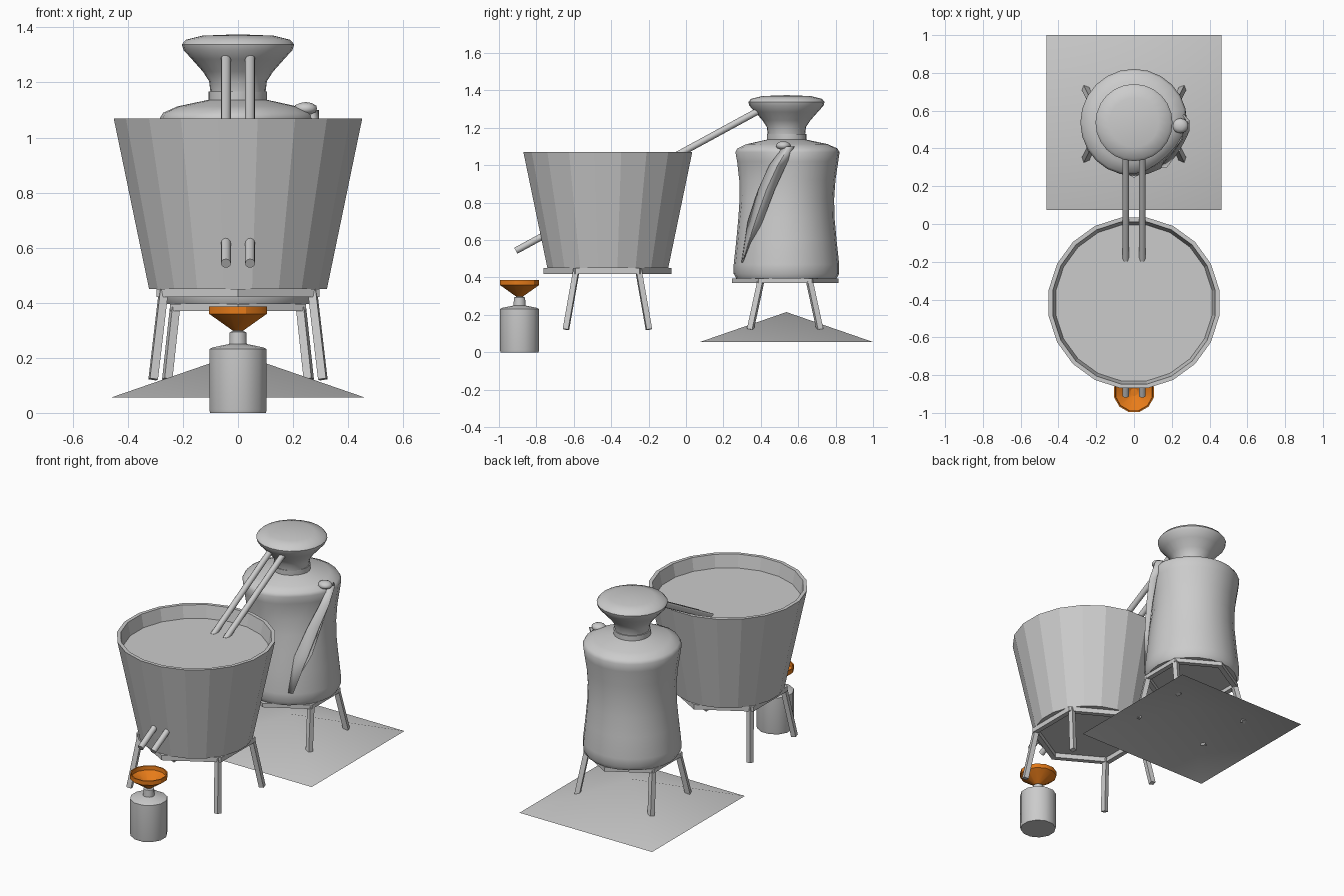
import bpy, bmesh, math
from mathutils import Vector

if "Cube" in bpy.data.objects:
    bpy.data.objects.remove(bpy.data.objects["Cube"])


def material(name, rgb):
    m = bpy.data.materials.new(name)
    m.diffuse_color = (*rgb, 1)
    m.use_nodes = True
    m.node_tree.nodes["Principled BSDF"].inputs["Base Color"].default_value = m.diffuse_color
    return m


GREY = material("grey", (0.6, 0.6, 0.6))
ORANGE = material("orange", (0.8, 0.2, 0.01))


def finish(name, bm, mat=GREY, smooth=None):
    bmesh.ops.remove_doubles(bm, verts=bm.verts, dist=1e-5)
    bmesh.ops.recalc_face_normals(bm, faces=bm.faces)
    me = bpy.data.meshes.new(name)
    bm.to_mesh(me)
    bm.free()
    me.materials.append(mat)
    ob = bpy.data.objects.new(name, me)
    bpy.context.collection.objects.link(ob)
    if smooth:
        bpy.ops.object.select_all(action='DESELECT')
        ob.select_set(True)
        bpy.context.view_layer.objects.active = ob
        bpy.ops.object.shade_smooth_by_angle(angle=math.radians(smooth))
    return ob


def lathe(name, profile, cy, sides, phase=0.0, closed=False, mat=GREY, smooth=None, warp=None):
    """Turn (radius, z) points round a vertical axis at y = cy."""
    bm = bmesh.new()
    rings = []
    for r, z in profile:
        ring = []
        for i in range(sides):
            a = 2 * math.pi * (i + phase) / sides
            rr = r * warp(a, z) if warp else r
            ring.append(bm.verts.new((rr * math.cos(a), cy + rr * math.sin(a), z)))
        rings.append(ring)
    pairs = list(zip(rings, rings[1:])) + ([(rings[-1], rings[0])] if closed else [])
    for a, b in pairs:
        for i in range(sides):
            j = (i + 1) % sides
            bm.faces.new((a[i], a[j], b[j], b[i]))
    return finish(name, bm, mat, smooth)


def rod(name, p, q, r, sides, smooth=None):
    """Straight bar from p to q."""
    p, q = Vector(p), Vector(q)
    bm = bmesh.new()
    bmesh.ops.create_cone(bm, cap_ends=True, segments=sides, radius1=r, radius2=r, depth=(q - p).length)
    rot = (q - p).to_track_quat('Z', 'Y').to_matrix().to_4x4()
    bmesh.ops.transform(bm, matrix=rot, verts=bm.verts)
    bmesh.ops.translate(bm, vec=(p + q) / 2, verts=bm.verts)
    return finish(name, bm, smooth=smooth)


def stand(name, cy, r, z0, z1, top, foot):
    """Hexagonal frame on four splayed legs."""
    w = 0.035
    lathe(name + "_ring", [(r, z0), (r, z1), (r - w, z1), (r - w, z0)], cy, 6, phase=0.5, closed=True)
    for sx in (-1, 1):
        for sy in (-1, 1):
            rod(name + "_leg", (sx * foot[0], cy + sy * foot[1], 0.122),
                (sx * top[0], cy + sy * top[1], z1 - 0.005), 0.021, 4)


# Large tub with liquid
TUB_Y = -0.418
lathe("tub", [(0, 0.45), (0.327, 0.45), (0.457, 1.07), (0.435, 1.07), (0.31, 0.47), (0, 0.47)],
      TUB_Y, 20, phase=0.5)
lathe("liquid", [(0, 0.99), (0.419, 0.99)], TUB_Y, 20, phase=0.5)
stand("tub_stand", -0.42, 0.342, 0.42, 0.45, (0.27, 0.165), (0.308, 0.222))

# Urn body, dented on the front right shoulder
URN_Y = 0.537


def dent(a, z):
    d = math.cos(a - math.radians(-48))
    return 1 - 0.17 * max(0, d) ** 4 * max(0, 1 - abs(z - 1.0) / 0.28)


BODY = [(0, 0.395), (0.268, 0.395), (0.282, 0.42), (0.282, 0.47), (0.268, 0.6), (0.257, 0.72),
        (0.255, 0.82), (0.262, 0.92), (0.277, 1.02), (0.284, 1.07), (0.272, 1.09),
        (0.22, 1.113), (0.107, 1.137), (0.107, 1.168), (0, 1.168)]
lathe("urn_body", BODY, URN_Y, 24, smooth=50, warp=dent)
stand("urn_stand", URN_Y - 0.007, 0.285, 0.37, 0.395, (0.228, 0.128), (0.257, 0.186))

# Mushroom shaped lid
lathe("urn_lid", [(0, 1.16), (0.1, 1.165), (0.105, 1.205), (0.128, 1.24), (0.168, 1.285), (0.198, 1.318),
                  (0.204, 1.338), (0.19, 1.355), (0.13, 1.37), (0, 1.375)], URN_Y, 24, smooth=50)

# Folded leaf hanging down the right side of the urn
bm = bmesh.new()
rows = []
for y, z, hw, r in [(0.55, 1.10, 0.03, 0.272), (0.49, 1.0, 0.045, 0.275), (0.43, 0.87, 0.045, 0.265),
                    (0.37, 0.7, 0.04, 0.265), (0.30, 0.48, 0.004, 0.282)]:
    row = []
    for off, lift in ((-hw, -0.004), (0, 0.022), (hw, -0.004)):
        dy = y + off - URN_Y
        row.append(bm.verts.new((math.sqrt(r * r - dy * dy) + lift, y + off, z)))
    rows.append(row)
for a, b in zip(rows, rows[1:]):
    for i in range(2):
        bm.faces.new((a[i], b[i], b[i + 1], a[i + 1]))
leaf = finish("urn_leaf", bm, smooth=60)
leaf.modifiers.new("thickness", 'SOLIDIFY').thickness = 0.006

# Small crumpled knot at the leaf's top
bm = bmesh.new()
bmesh.ops.create_icosphere(bm, subdivisions=2, radius=0.04)
bmesh.ops.scale(bm, vec=(1.1, 1, 0.6), verts=bm.verts)
bmesh.ops.translate(bm, vec=(0.245, 0.52, 1.105), verts=bm.verts)
finish("urn_leaf_knot", bm, smooth=60)

# Heat cone under the urn: open four sided pyramid
lathe("heat_cone", [(0.463 * math.sqrt(2), 0.055), (0, 0.215)], URN_Y, 4, phase=0.5, smooth=60)

# Twin pipes from lid to tub, and twin spouts
for x in (-0.044, 0.044):
    rod("pipe", (x, 0.45, 1.325), (x, -0.19, 0.977), 0.018, 12, smooth=40)
    rod("spout", (x, -0.70, 0.657), (x, -0.91, 0.543), 0.018, 12, smooth=40)

# Collecting bottle and funnel
BOTTLE_Y = -0.89
lathe("bottle", [(0, 0), (0.105, 0), (0.108, 0.012), (0.108, 0.232), (0.095, 0.238), (0.033, 0.25),
                 (0.031, 0.293), (0.02, 0.297), (0.02, 0.315)], BOTTLE_Y, 12, phase=0.5, smooth=45)
lathe("funnel", [(0.018, 0.298), (0.03, 0.306), (0.109, 0.36), (0.109, 0.387), (0.102, 0.387),
                 (0.1, 0.362), (0.02, 0.312), (0, 0.312)], BOTTLE_Y, 12, phase=0.5, mat=ORANGE, smooth=30)
